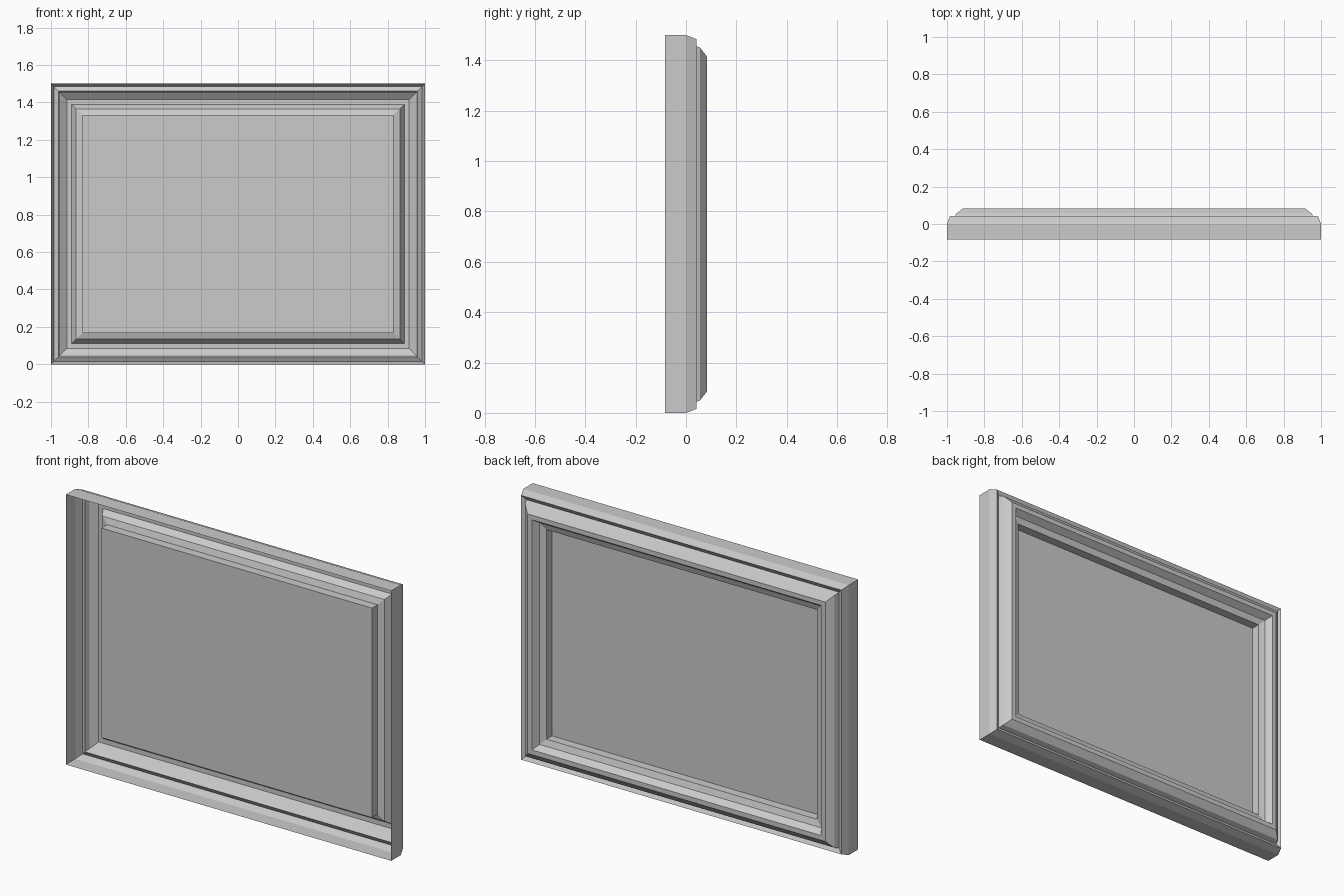
import bpy
import bmesh

if "Cube" in bpy.data.objects:
    bpy.data.objects.remove(bpy.data.objects["Cube"])

WIDTH, HEIGHT = 2.0, 1.5

# Moulding profile: (inset from the outer edge, depth y), open at the front
PROFILE = [
    (0.0, -0.083), (0.0, 0.0), (0.016, 0.042),       # outer wall and chamfer
    (0.039, 0.028), (0.049, 0.055),                  # groove
    (0.085, 0.083), (0.111, 0.083),                  # raised crest
    (0.134, 0.048), (0.168, 0.037), (0.168, -0.012), # inner lip
]


def rectangle(bm, inset, y):
    x = WIDTH / 2 - inset
    low, high = inset, HEIGHT - inset
    return [bm.verts.new((px, y, pz))
            for px, pz in ((-x, low), (x, low), (x, high), (-x, high))]


def finish(bm, name):
    mesh = bpy.data.meshes.new(name)
    bm.to_mesh(mesh)
    bm.free()
    obj = bpy.data.objects.new(name, mesh)
    bpy.context.collection.objects.link(obj)
    return obj


# Mitred moulding: the profile carried round the four sides
bm = bmesh.new()
rings = [rectangle(bm, inset, y) for inset, y in PROFILE]
for a, b in zip(rings, rings[1:]):
    for i in range(4):
        j = (i + 1) % 4
        bm.faces.new((a[j], a[i], b[i], b[j]))
bm.normal_update()
# Outer wall must face outwards
bm.faces.ensure_lookup_table()
if bm.faces[0].normal.z > 0:
    bmesh.ops.reverse_faces(bm, faces=bm.faces[:])
finish(bm, "frame_moulding")

# Flat panel closing the opening, facing the moulded side
bm = bmesh.new()
bm.faces.new(reversed(rectangle(bm, *PROFILE[-1])))
finish(bm, "panel")
